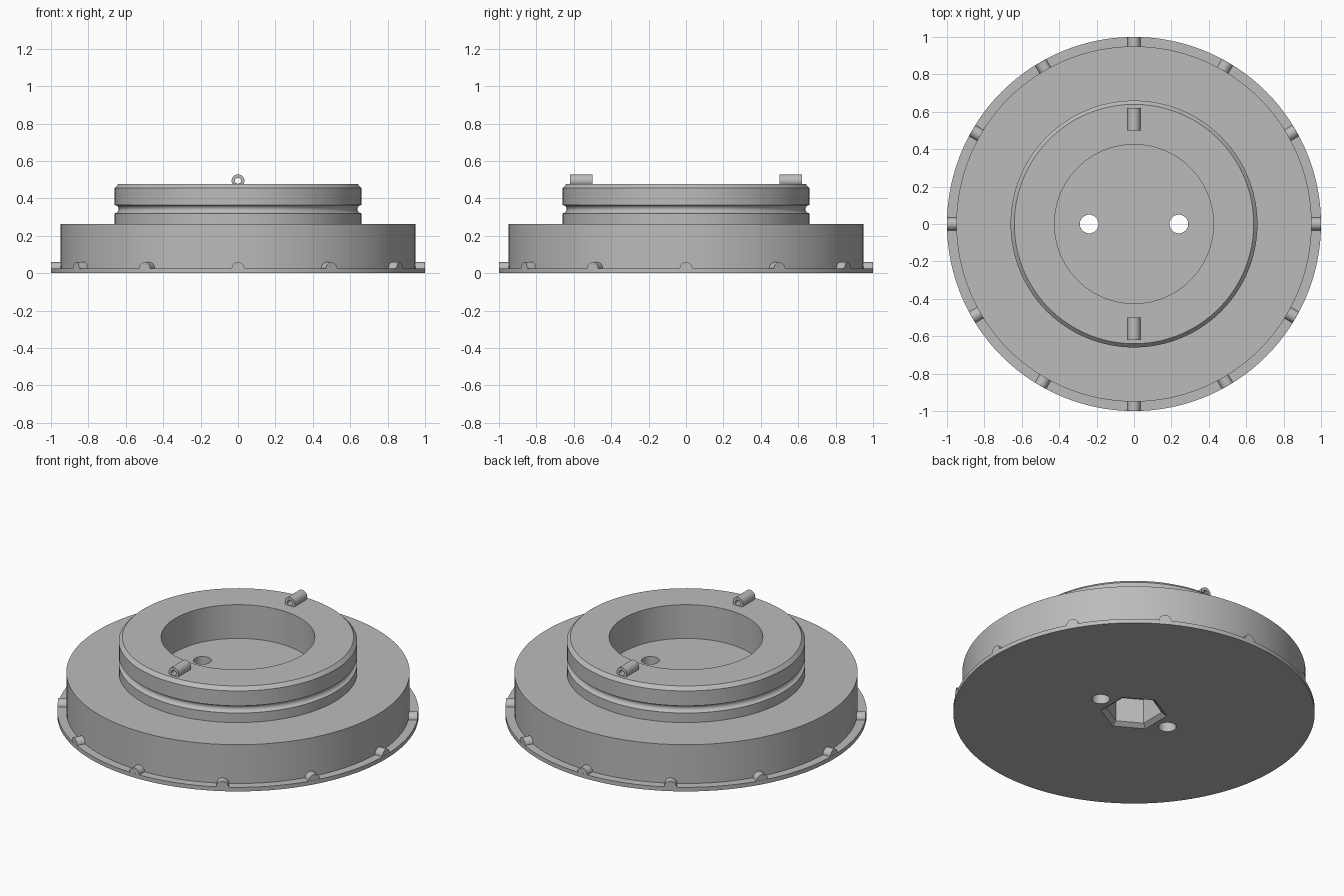
import bpy
import bmesh
from math import sin, cos, pi, radians
from mathutils import Matrix

cube = bpy.data.objects.get("Cube")
if cube:
    bpy.data.objects.remove(cube, do_unlink=True)

GREY = (0.5, 0.5, 0.5, 1.0)
grey = bpy.data.materials.new("plain_grey")
grey.use_nodes = True
grey.diffuse_color = GREY
grey.node_tree.nodes["Principled BSDF"].inputs["Base Color"].default_value = GREY


def lathe(name, profile, segments, matrix=Matrix(), turn=0.0, ring=False):
    """Revolve (radius, height) points about z; ring closes the profile on itself."""
    bm = bmesh.new()
    loops = []
    for r, z in profile:
        angles = [turn + 2 * pi * i / segments for i in range(segments)]
        loops.append([bm.verts.new((r * cos(a), r * sin(a), z)) for a in angles])
    pairs = list(zip(loops, loops[1:]))
    if ring:
        pairs.append((loops[-1], loops[0]))
    else:
        bm.faces.new(loops[0])
        bm.faces.new(loops[-1])
    for low, high in pairs:
        for i in range(segments):
            j = (i + 1) % segments
            bm.faces.new((low[i], low[j], high[j], high[i]))
    bm.transform(matrix)
    bmesh.ops.recalc_face_normals(bm, faces=bm.faces)
    mesh = bpy.data.meshes.new(name)
    bm.to_mesh(mesh)
    bm.free()
    mesh.materials.append(grey)
    obj = bpy.data.objects.new(name, mesh)
    bpy.context.collection.objects.link(obj)
    return obj


def cut(target, cutter):
    cutter.hide_render = True
    mod = target.modifiers.new("cut", 'BOOLEAN')
    mod.operation = 'DIFFERENCE'
    mod.solver = 'EXACT'
    mod.object = cutter
    bpy.context.view_layer.objects.active = target
    bpy.ops.object.modifier_apply(modifier=mod.name)
    bpy.data.objects.remove(cutter, do_unlink=True)


# Stepped body: flange, drum, collar with round groove, open well
GROOVE_Z, GROOVE_R, COLLAR = 0.342, 0.022, 0.66
groove = [(COLLAR - GROOVE_R * cos(a), GROOVE_Z + GROOVE_R * sin(a))
          for a in (radians(d) for d in range(-90, 91, 20))]
body_profile = [(1.0, 0), (1.0, 0.025), (0.95, 0.025), (0.95, 0.262), (COLLAR, 0.262)]
body_profile += groove
body_profile += [(COLLAR, 0.455), (0.64, 0.476), (0.425, 0.476), (0.425, 0.27)]
body = lathe("stepped_body", body_profile, 128)

# Two through holes in the floor
for side in (-1, 1):
    hole = lathe("hole_cutter", [(0.05, -0.1), (0.05, 0.35)], 32,
                 Matrix.Translation((side * 0.24, 0, 0)))
    cut(body, hole)

# Hexagonal pocket with a chamfered mouth underneath
pocket = [(0.215, -0.03), (0.185, 0), (0.155, 0.02), (0.155, 0.17)]
cut(body, lathe("pocket_cutter", pocket, 6, turn=radians(30)))

# Half-round index bumps around the flange
for i in range(12):
    place = (Matrix.Rotation(i * pi / 6, 4, 'Z')
             @ Matrix.Translation((0, 0, 0.025))
             @ Matrix.Rotation(pi / 2, 4, 'Y'))
    bump = lathe(f"index_bump_{i + 1}", [(0.034, 0.935), (0.034, 0.999)], 32, place)
    # keep only the part above the flange
    bm = bmesh.new()
    bm.from_mesh(bump.data)
    cutting = bmesh.ops.bisect_plane(
        bm, geom=bm.verts[:] + bm.edges[:] + bm.faces[:], dist=1e-5,
        plane_co=(0, 0, 0.024), plane_no=(0, 0, 1), clear_inner=True)
    rim = [e for e in cutting["geom_cut"] if isinstance(e, bmesh.types.BMEdge)]
    bmesh.ops.holes_fill(bm, edges=rim)
    bm.to_mesh(bump.data)
    bm.free()

# Small tubes lying on the collar
tube_profile = [(0.016, 0.5), (0.034, 0.5), (0.034, 0.62), (0.016, 0.62)]
for name, turn in (("front_tube", pi / 2), ("back_tube", -pi / 2)):
    place = Matrix.Translation((0, 0, 0.494)) @ Matrix.Rotation(turn, 4, 'X')
    lathe(name, tube_profile, 32, place, ring=True)

# Smooth curved walls, crisp edges
bpy.ops.object.select_all(action='DESELECT')
for obj in bpy.context.scene.objects:
    if obj.type == 'MESH':
        obj.select_set(True)
        bpy.context.view_layer.objects.active = obj
bpy.ops.object.shade_smooth_by_angle(angle=radians(30))
